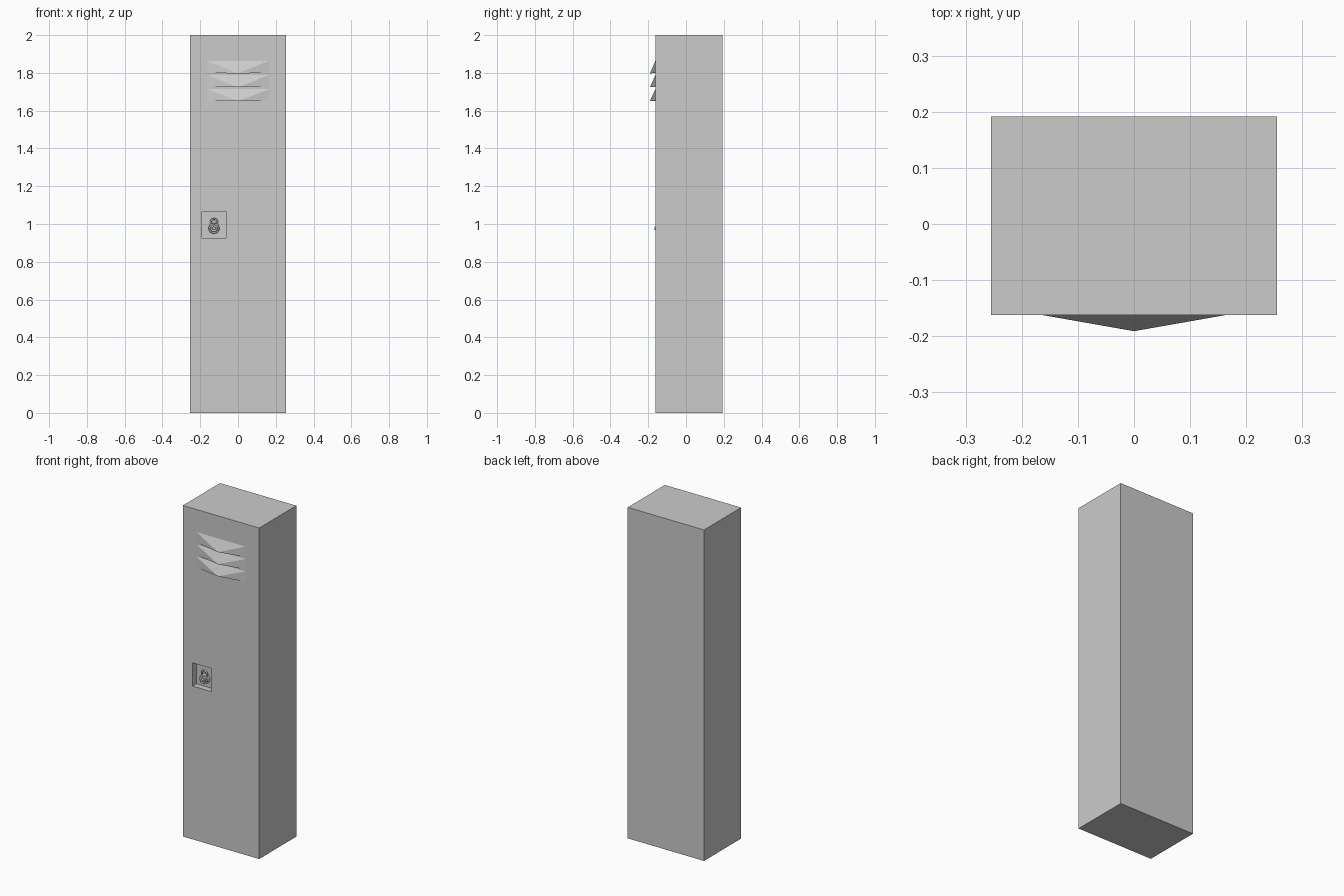
import bpy, bmesh, math

if "Cube" in bpy.data.objects:
    bpy.data.objects.remove(bpy.data.objects["Cube"])

FRONT, BACK = -0.162, 0.192
LOCK_X, LOCK_Z = -0.127, 0.977
RECESS_Y = FRONT + 0.036


def box(name, x0, x1, y0, y1, z0, z1):
    bpy.ops.mesh.primitive_cube_add(size=1, location=((x0 + x1) / 2, (y0 + y1) / 2, (z0 + z1) / 2))
    ob = bpy.context.object
    ob.name = name
    ob.scale = (x1 - x0, y1 - y0, z1 - z0)
    bpy.ops.object.transform_apply(location=False, rotation=False, scale=True)
    return ob


def disc(name, r_back, r_front, y_back, y_front, sides=24):
    # round part lying along the y axis, wider at r_back
    bpy.ops.mesh.primitive_cone_add(vertices=sides, radius1=r_back, radius2=r_front,
                                    depth=y_back - y_front,
                                    location=(LOCK_X, (y_back + y_front) / 2, LOCK_Z),
                                    rotation=(math.pi / 2, 0, 0))
    ob = bpy.context.object
    ob.name = name
    bpy.ops.object.shade_smooth_by_angle(angle=math.radians(30))
    return ob


# Locker body with the lock recess cut into the door
body = box("locker_body", -0.255, 0.255, FRONT, BACK, 0, 2)
cutter = box("recess_cutter", -0.19, -0.064, FRONT - 0.05, RECESS_Y, 0.926, 1.066)
cutter.hide_render = True
mod = body.modifiers.new("recess", 'BOOLEAN')
mod.operation = 'DIFFERENCE'
mod.solver = 'EXACT'
mod.object = cutter
bpy.context.view_layer.objects.active = body
bpy.ops.object.modifier_apply(modifier=mod.name)
bpy.data.objects.remove(cutter)

# Three pressed vents: straight top edge, lower lip pushed out to a point
for i, z in enumerate((1.80, 1.725, 1.65)):
    bm = bmesh.new()
    tl, tr, bl, br, tip = [bm.verts.new(p) for p in (
        (-0.165, FRONT, z + 0.064), (0.165, FRONT, z + 0.064),
        (-0.165, FRONT, z), (0.165, FRONT, z),
        (0, FRONT - 0.029, z - 0.003 + 0.002 * i))]
    for f in ((tl, bl, tip), (tl, tip, tr), (tr, tip, br), (bl, br, tip)):
        bm.faces.new(f)
    bmesh.ops.recalc_face_normals(bm, faces=bm.faces)
    # fix facing on the open shell so the front points outwards
    if bm.faces[:][1].normal.y > 0:
        bmesh.ops.reverse_faces(bm, faces=bm.faces)
    me = bpy.data.meshes.new("vent")
    bm.to_mesh(me)
    bm.free()
    vent = bpy.data.objects.new(f"vent_{i + 1}", me)
    bpy.context.collection.objects.link(vent)

# Padlock: case, dial ring and turning knob
disc("padlock_case", 0.029, 0.027, RECESS_Y, FRONT + 0.012)
disc("padlock_dial", 0.020, 0.017, FRONT + 0.012, FRONT + 0.006)
disc("padlock_knob", 0.010, 0.008, FRONT + 0.006, FRONT - 0.004, 12)

# Shackle arching above the case
curve = bpy.data.curves.new("padlock_shackle", 'CURVE')
curve.dimensions = '3D'
curve.bevel_depth = 0.005
curve.bevel_resolution = 2
pts = [(-0.017, 0.015)]
pts += [(-0.017 * math.cos(math.pi * k / 10), 0.033 + 0.017 * math.sin(math.pi * k / 10)) for k in range(11)]
pts += [(0.017, 0.015)]
spline = curve.splines.new('POLY')
spline.points.add(len(pts) - 1)
for p, (x, z) in zip(spline.points, pts):
    p.co = (LOCK_X + x, FRONT + 0.023, LOCK_Z + z, 1)
bpy.context.collection.objects.link(bpy.data.objects.new("padlock_shackle", curve))
